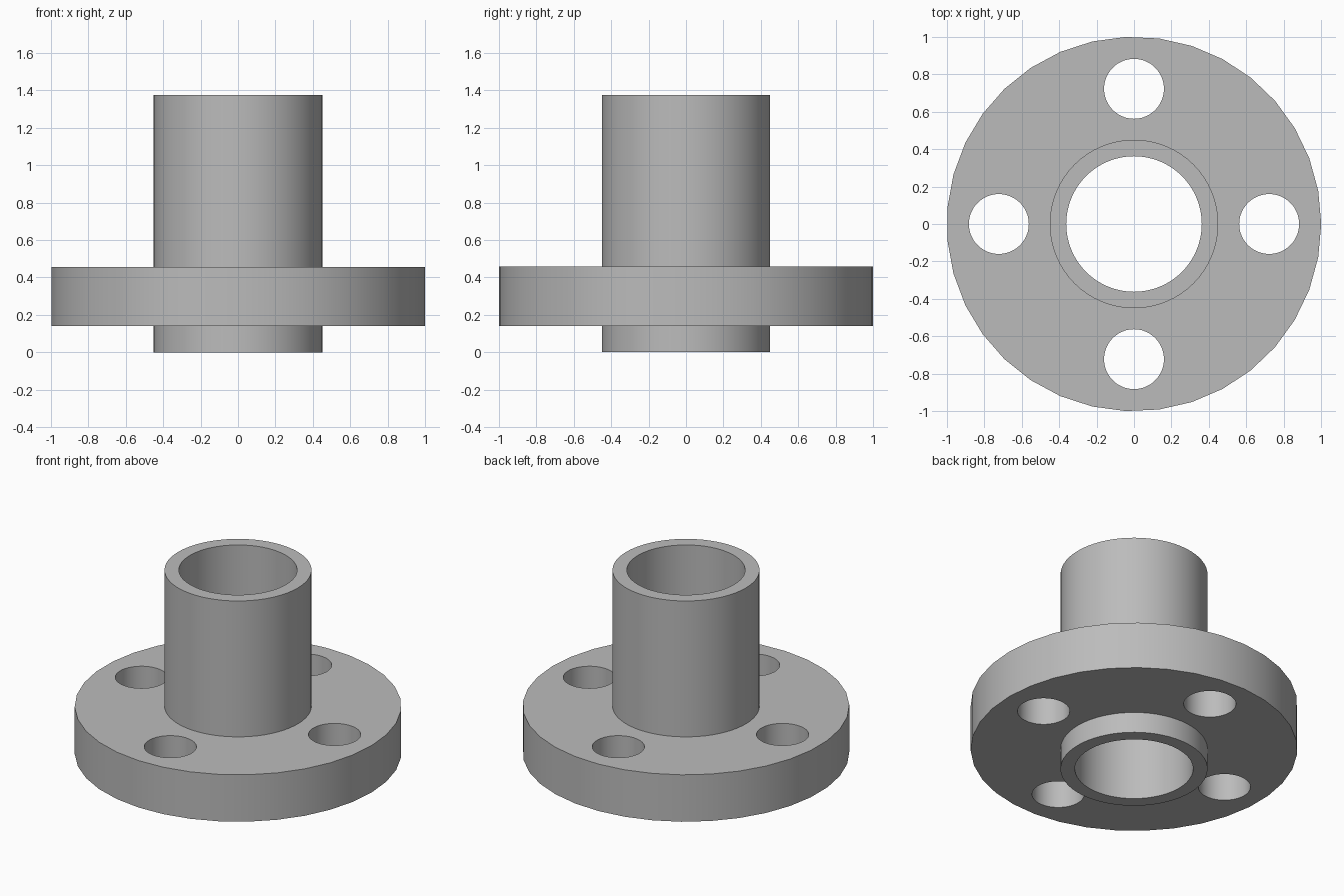
import bpy
import math

default_cube = bpy.data.objects.get("Cube")
if default_cube:
    bpy.data.objects.remove(default_cube, do_unlink=True)

# Sizes
FLANGE_RADIUS, FLANGE_BOTTOM, FLANGE_TOP = 1.0, 0.14, 0.457
PIPE_RADIUS, BORE_RADIUS, PIPE_TOP = 0.45, 0.362, 1.375
BOLT_RADIUS, BOLT_CIRCLE, BOLT_COUNT = 0.16, 0.722, 4

steel = bpy.data.materials.new("plain grey steel")
grey = (0.5, 0.5, 0.5, 1.0)
steel.use_nodes = True
steel.diffuse_color = grey
steel.node_tree.nodes["Principled BSDF"].inputs["Base Color"].default_value = grey


def cylinder(name, radius, bottom, top, sides, x=0.0, y=0.0):
    """Closed upright cylinder with its first corner on +x."""
    bpy.ops.mesh.primitive_cylinder_add(
        vertices=sides, radius=radius, depth=top - bottom,
        location=(x, y, (bottom + top) / 2), rotation=(0, 0, math.pi / 2))
    obj = bpy.context.object
    obj.name = name
    # Blender starts its cylinders on +y, so turn that corner to +x
    obj.rotation_euler.z = -math.pi / 2
    bpy.ops.object.transform_apply(location=True, rotation=True, scale=True)
    obj.data.materials.append(steel)
    return obj


def combine(target, tool, operation):
    """Apply a boolean to the target and discard the tool."""
    tool.hide_render = True
    mod = target.modifiers.new(operation.title(), "BOOLEAN")
    mod.operation = operation
    mod.solver = "EXACT"
    mod.object = tool
    bpy.ops.object.select_all(action="DESELECT")
    bpy.context.view_layer.objects.active = target
    target.select_set(True)
    bpy.ops.object.modifier_apply(modifier=mod.name)
    bpy.data.objects.remove(tool, do_unlink=True)


# Flange disc joined to the pipe that passes through it
flange = cylinder("pipe_flange", FLANGE_RADIUS, FLANGE_BOTTOM, FLANGE_TOP, 35)
combine(flange, cylinder("pipe", PIPE_RADIUS, 0, PIPE_TOP, 64), "UNION")

# Central bore
combine(flange, cylinder("bore", BORE_RADIUS, -0.2, PIPE_TOP + 0.2, 64), "DIFFERENCE")

# Bolt holes
for i in range(BOLT_COUNT):
    angle = math.tau * i / BOLT_COUNT
    hole = cylinder("bolt_hole", BOLT_RADIUS, 0, FLANGE_TOP + 0.2, 48,
                    BOLT_CIRCLE * math.cos(angle), BOLT_CIRCLE * math.sin(angle))
    combine(flange, hole, "DIFFERENCE")

# Smooth walls with crisp rims
bpy.ops.object.select_all(action="DESELECT")
bpy.context.view_layer.objects.active = flange
flange.select_set(True)
bpy.ops.object.shade_smooth_by_angle(angle=math.radians(30))
